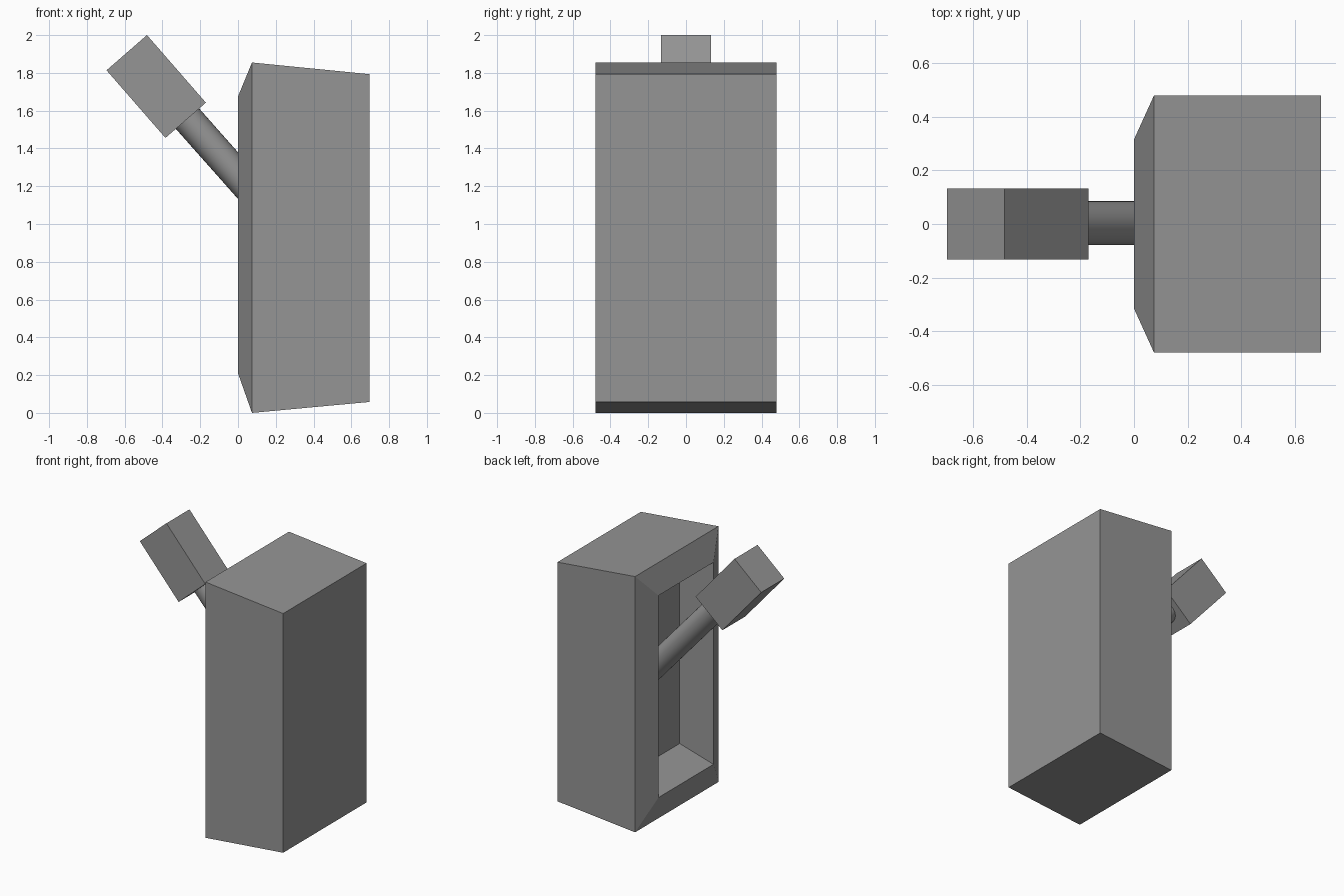
import bpy, bmesh, math
from mathutils import Vector, Matrix

cube = bpy.data.objects.get("Cube")
if cube:
    bpy.data.objects.remove(cube, do_unlink=True)

GREY = (0.30, 0.30, 0.30, 1.0)
mat = bpy.data.materials.new("plain grey")
mat.use_nodes = True
mat.diffuse_color = GREY
mat.node_tree.nodes["Principled BSDF"].inputs["Base Color"].default_value = GREY


def add_object(name, bm):
    bmesh.ops.recalc_face_normals(bm, faces=bm.faces[:])
    mesh = bpy.data.meshes.new(name)
    bm.to_mesh(mesh)
    bm.free()
    mesh.materials.append(mat)
    obj = bpy.data.objects.new(name, mesh)
    bpy.context.scene.collection.objects.link(obj)
    return obj


# Housing: rectangular sections (x, half depth, bottom, top) from the back plate,
# over the bevelled rim and into the tapering recess
sections = [
    (0.697, 0.478, 0.058, 1.793),
    (0.074, 0.478, 0.0, 1.855),
    (0.0, 0.315, 0.21, 1.675),
    (0.24, 0.27, 0.314, 1.569),
]
bm = bmesh.new()
rings = [[bm.verts.new((x, y, z)) for y, z in ((-w, lo), (w, lo), (w, hi), (-w, hi))]
         for x, w, lo, hi in sections]
for a, b in zip(rings, rings[1:]):
    for i in range(4):
        j = (i + 1) % 4
        bm.faces.new((a[i], a[j], b[j], b[i]))
bm.faces.new(rings[0])
bm.faces.new(rings[-1])
add_object("housing", bm)


def along(start, end):
    """Matrix placing a unit-long part's z axis from start to end."""
    d = end - start
    tilt = Matrix.Rotation(math.atan2(d.x, d.z), 4, 'Y')
    return Matrix.Translation((start + end) / 2) @ tilt, d.length


# Lever rod, running from inside the recess wall into the handle
place, length = along(Vector((0.31, 0.003, 0.907)), Vector((-0.29, 0.003, 1.583)))
bm = bmesh.new()
bmesh.ops.create_cone(bm, cap_ends=True, segments=32, radius1=0.082, radius2=0.082,
                      depth=length, matrix=place)
rod = add_object("lever_rod", bm)
bpy.context.view_layer.objects.active = rod
rod.select_set(True)
bpy.ops.object.shade_smooth_by_angle(angle=math.radians(40))
rod.select_set(False)

# Block handle at the end of the rod
place, length = along(Vector((-0.277, 0, 1.549)), Vector((-0.589, 0, 1.907)))
bm = bmesh.new()
bmesh.ops.create_cube(bm, size=1, matrix=place @ Matrix.Diagonal((0.284, 0.264, length, 1)))
add_object("handle", bm)
